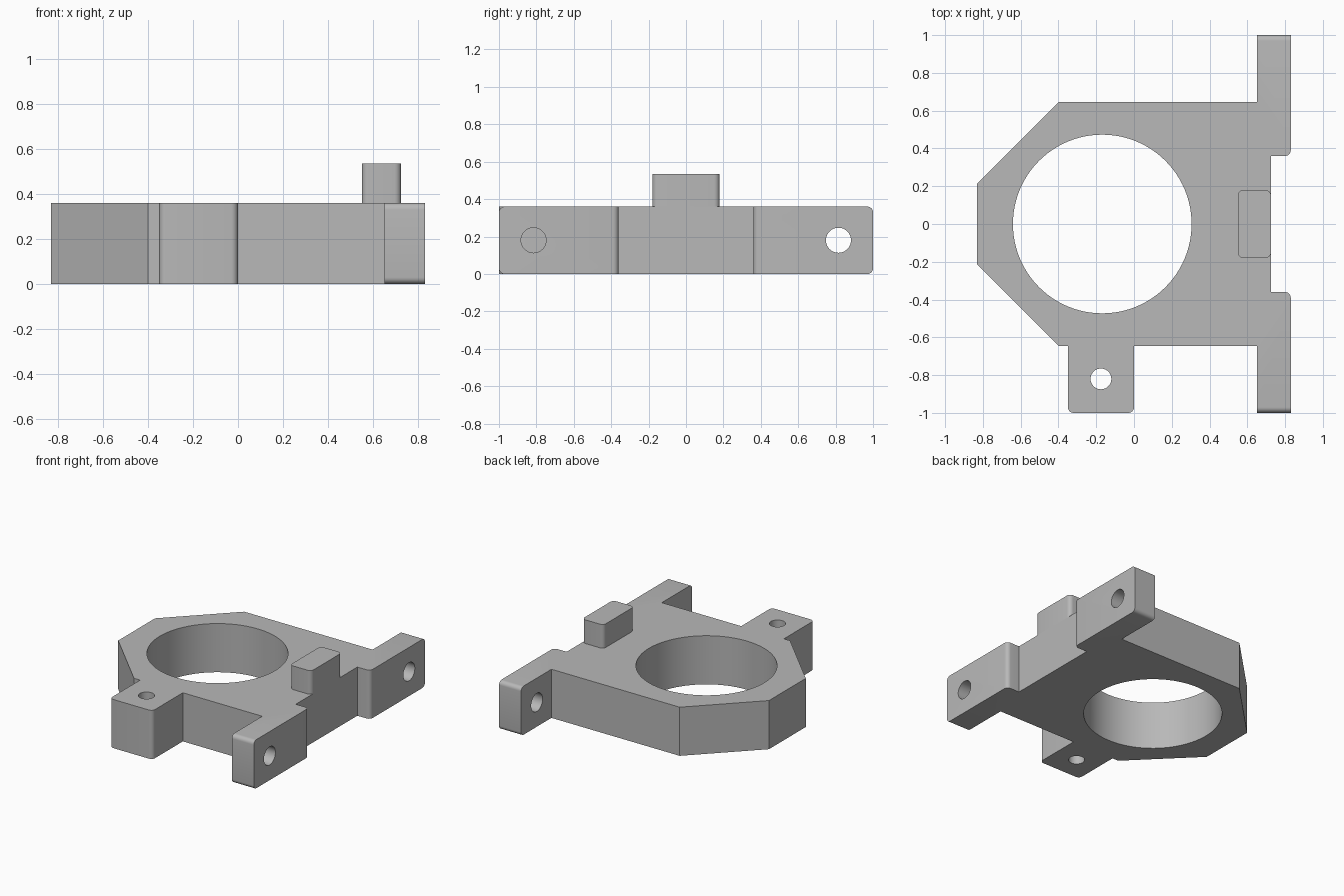
import bpy, bmesh, math
from mathutils import Matrix

cube = bpy.data.objects.get("Cube")
if cube:
    bpy.data.objects.remove(cube, do_unlink=True)

THICK, ROUND = 0.36, 0.03

grey = bpy.data.materials.new("plain grey")
grey.use_nodes = True
grey.diffuse_color = (0.48, 0.48, 0.48, 1)
grey.node_tree.nodes["Principled BSDF"].inputs["Base Color"].default_value = grey.diffuse_color


def extruded(name, outline, z0, z1, is_round):
    """Extrude an outline upward and round the edges chosen by is_round(a, b)."""
    bm = bmesh.new()
    face = bm.faces.new([bm.verts.new((x, y, z0)) for x, y in outline])
    up = bmesh.ops.extrude_face_region(bm, geom=[face])["geom"]
    verts = [v for v in up if isinstance(v, bmesh.types.BMVert)]
    bmesh.ops.translate(bm, verts=verts, vec=(0, 0, z1 - z0))
    bmesh.ops.recalc_face_normals(bm, faces=bm.faces)
    edges = [e for e in bm.edges if is_round(e.verts[0].co, e.verts[1].co)]
    bmesh.ops.bevel(bm, geom=edges, offset=ROUND, segments=6, profile=0.5, affect='EDGES')
    return finish(name, bm)


def finish(name, bm):
    mesh = bpy.data.meshes.new(name)
    bm.to_mesh(mesh)
    bm.free()
    mesh.materials.append(grey)
    obj = bpy.data.objects.new(name, mesh)
    bpy.context.collection.objects.link(obj)
    return obj


def drill(target, centre, radius, depth, sides, axis='Z'):
    """Cut a round hole through the target along an axis."""
    bm = bmesh.new()
    turn = Matrix.Rotation(math.pi / 2, 4, 'Y') if axis == 'X' else Matrix()
    bmesh.ops.create_cone(bm, cap_ends=True, segments=sides, radius1=radius, radius2=radius,
                          depth=depth, matrix=Matrix.Translation(centre) @ turn)
    cutter = finish("hole_cutter", bm)
    cutter.hide_render = True
    mod = target.modifiers.new("hole", 'BOOLEAN')
    mod.operation, mod.solver, mod.object = 'DIFFERENCE', 'EXACT', cutter
    bpy.context.view_layer.objects.active = target
    bpy.ops.object.modifier_apply(modifier=mod.name)
    bpy.data.objects.remove(cutter, do_unlink=True)


def is_vertical(a, b):
    return abs(a.z - b.z) > 0.01


def plate_round(a, b):
    if is_vertical(a, b):
        tab_corner = a.y < -0.99 and a.x < 0.1
        ear_corner = a.x > 0.8 and abs(a.y) < 0.5
        return tab_corner or ear_corner
    # Upper and lower edges of the ear tips
    return abs(a.y) > 0.99 and abs(b.y) > 0.99 and min(a.x, b.x) > 0.6


# Plate with a front tab and two side ears
outline = [(-0.83, 0.215), (-0.83, -0.215), (-0.4, -0.645),
           (-0.35, -0.645), (-0.35, -1), (0, -1), (0, -0.645),
           (0.65, -0.645), (0.65, -1), (0.83, -1), (0.83, -0.36), (0.725, -0.36),
           (0.725, 0.36), (0.83, 0.36), (0.83, 1), (0.65, 1), (0.65, 0.645), (-0.4, 0.645)]
plate = extruded("mounting_plate", outline, 0, THICK, plate_round)

# Large bore, tab hole and ear holes
drill(plate, (-0.168, 0, THICK / 2), 0.473, 1, 96)
drill(plate, (-0.175, -0.82, THICK / 2), 0.055, 1, 40)
for side in (-1, 1):
    drill(plate, (0.74, side * 0.815, THICK / 2), 0.067, 0.4, 40, 'X')

# Raised block on the edge
block = extruded("locating_block", [(0.55, -0.18), (0.725, -0.18), (0.725, 0.18), (0.55, 0.18)],
                 THICK, 0.535, is_vertical)

# Smooth the round walls, keep the corners crisp
bpy.ops.object.select_all(action='DESELECT')
for obj in (plate, block):
    obj.select_set(True)
bpy.context.view_layer.objects.active = plate
bpy.ops.object.shade_smooth_by_angle(angle=math.radians(30))
